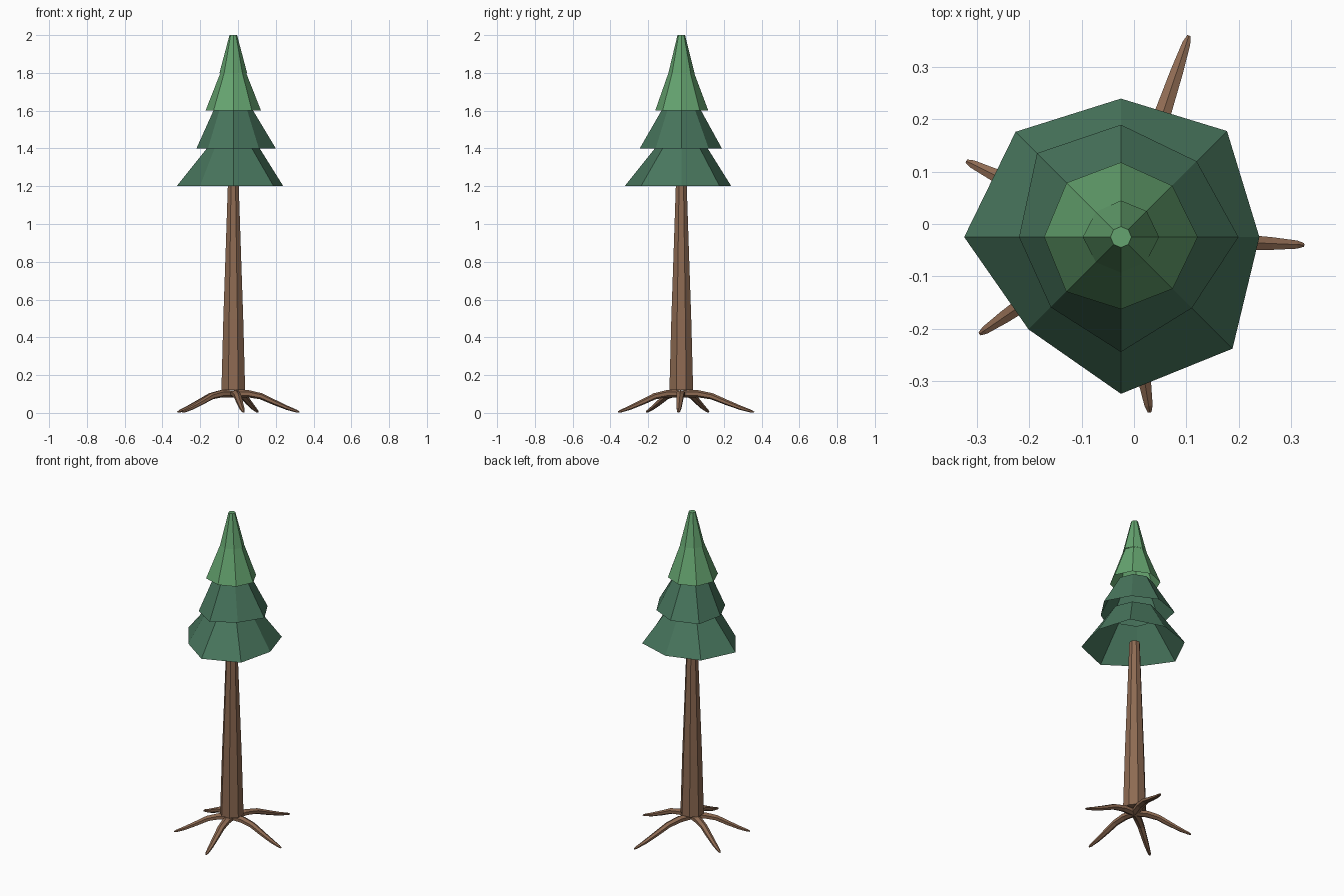
import bpy, bmesh
from math import cos, sin, pi
from mathutils import Vector

if "Cube" in bpy.data.objects:
    bpy.data.objects.remove(bpy.data.objects["Cube"])

CX, CY = -0.025, -0.025


def material(name, rgb):
    m = bpy.data.materials.new(name)
    m.diffuse_color = (*rgb, 1)
    m.use_nodes = True
    m.node_tree.nodes["Principled BSDF"].inputs["Base Color"].default_value = m.diffuse_color
    return m


BARK = material("bark", (0.27, 0.145, 0.085))
DARK = material("dark_needles", (0.065, 0.18, 0.11))
LIGHT = material("light_needles", (0.13, 0.37, 0.16))


def skin(name, rings, mat, cap_start=False, cap_end=False):
    """Joins equal-sized rings of points into a flat-shaded shell."""
    bm = bmesh.new()
    loops = [[bm.verts.new(p) for p in ring] for ring in rings]
    n = len(loops[0])
    for a, b in zip(loops, loops[1:]):
        for i in range(n):
            j = (i + 1) % n
            bm.faces.new((a[i], a[j], b[j], b[i]))
    if cap_start:
        bm.faces.new(loops[0][::-1])
    if cap_end:
        bm.faces.new(loops[-1])
    me = bpy.data.meshes.new(name)
    bm.to_mesh(me)
    bm.free()
    me.materials.append(mat)
    ob = bpy.data.objects.new(name, me)
    bpy.context.collection.objects.link(ob)
    return ob


def ring(radii, z, turn=0.0):
    """Horizontal ring around the tree axis, one radius per corner."""
    n = len(radii)
    return [(CX + r * cos(turn + 2 * pi * i / n),
             CY + r * sin(turn + 2 * pi * i / n), z)
            for i, r in enumerate(radii)]


# Foliage tiers: open eight-sided skirts with uneven rims
tiers = [
    (1.2, DARK, 0.14, [.265, .287, .265, .285, .30, .25, .30, .302]),
    (1.4, DARK, 0.105, [.225, .205, .215, .227, .195, .19, .22, .192]),
    (1.6, LIGHT, 0.068, [.147, .139, .143, .147, .147, .148, .138, .14]),
    (1.8, LIGHT, 0.02, [.073, .07, .07, .068, .073, .068, .068, .068]),
]
for k, (z, mat, top, rim) in enumerate(tiers):
    skin(f"foliage_tier_{k + 1}", [ring(rim, z), ring([top] * 8, z + 0.2)],
         mat, cap_end=(k == 3))

# Trunk: tapered eight-sided column
skin("trunk", [ring([r] * 8, z, pi / 8)
               for z, r in ((.12, .068), (.5, .057), (.85, .044), (1.21, .031))],
     BARK, True, True)

# Roots: tapered tubes arching from the trunk base to the ground
tips = [(.325, -.04), (.105, .36), (-.32, .12), (-.295, -.21), (.03, -.36)]
arch = [(0, .10, .024), (.22, .102, .024), (.42, .088, .021),
        (.62, .056, .018), (.82, .026, .014), (.96, .009, .009), (1, .004, .004)]
for k, tip in enumerate(tips):
    start = Vector((CX, CY, 0))
    along = Vector((*tip, 0)) - start
    side = Vector((-along.y, along.x, 0)).normalized()
    path = [(start + along * t + Vector((0, 0, z)), r) for t, z, r in arch]
    rings = []
    for i, (p, r) in enumerate(path):
        d = path[min(i + 1, len(path) - 1)][0] - path[max(i - 1, 0)][0]
        up = d.normalized().cross(side)
        rings.append([p + side * r * cos(a) + up * r * .8 * sin(a)
                      for a in (pi / 6 + 2 * pi * s / 6 for s in range(6))])
    for loop in rings:
        for p in loop:
            p.z = max(p.z, 0)
    root = skin(f"root_{k + 1}", rings, BARK, True, True)
    bm = bmesh.new()
    bm.from_mesh(root.data)
    bmesh.ops.recalc_face_normals(bm, faces=bm.faces)
    bm.to_mesh(root.data)
    bm.free()
